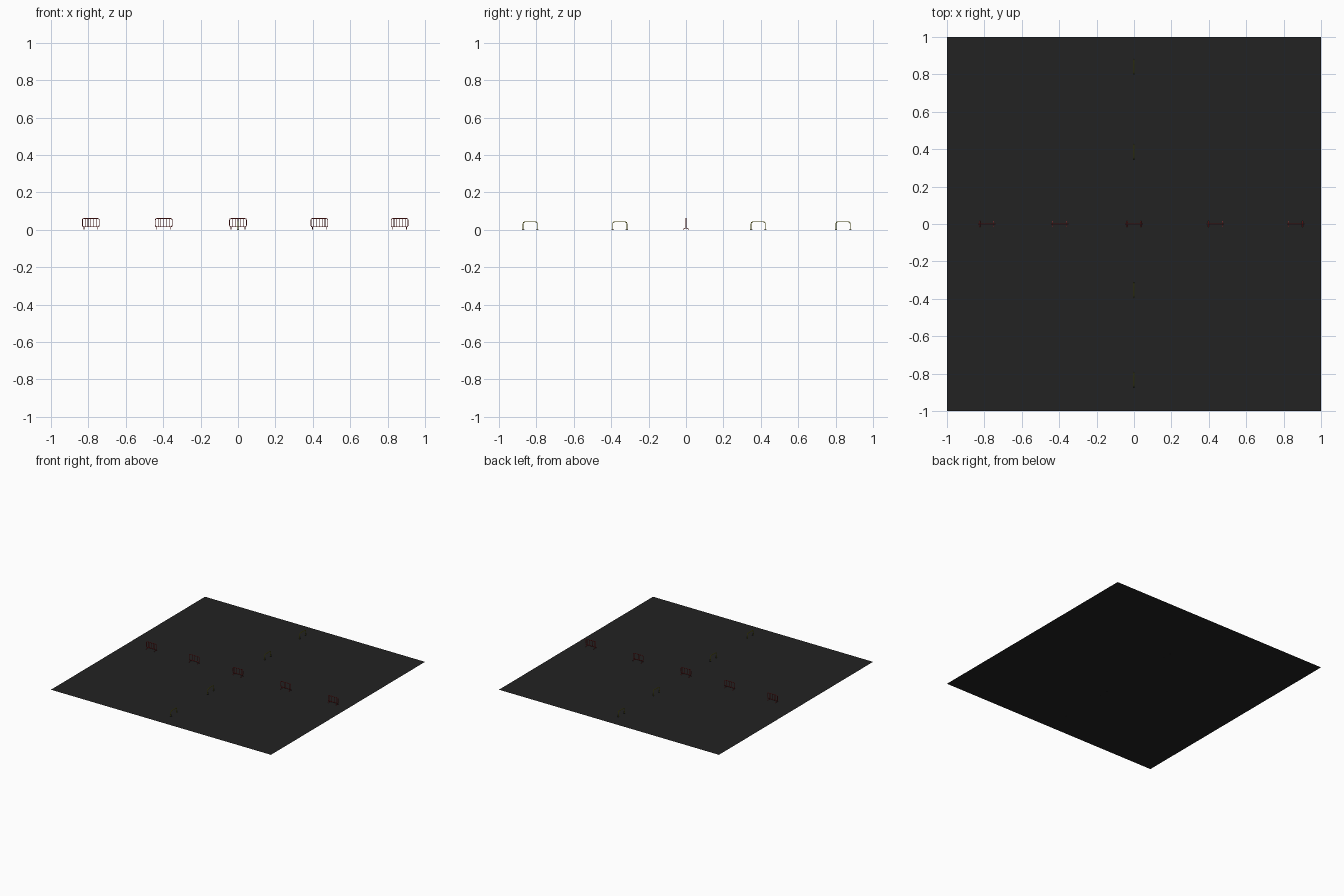
import bpy, math
from mathutils import Vector

if "Cube" in bpy.data.objects:
    bpy.data.objects.remove(bpy.data.objects["Cube"])


def material(name, rgb):
    m = bpy.data.materials.new(name)
    m.diffuse_color = (*rgb, 1)
    m.use_nodes = True
    m.node_tree.nodes["Principled BSDF"].inputs["Base Color"].default_value = m.diffuse_color
    return m


ASPHALT = material("asphalt", (0.016, 0.016, 0.016))
RED = material("barrier red", (0.42, 0.035, 0.035))
YELLOW = material("hoop yellow", (0.42, 0.42, 0.01))
BLACK = material("black", (0.01, 0.01, 0.01))


def rounded(corners, r, steps=4):
    """Round each inner corner of a path with a quadratic bend."""
    out = []
    for i, p in enumerate(corners):
        p = Vector(p)
        if i in (0, len(corners) - 1):
            out.append(p)
            continue
        a = p + (Vector(corners[i - 1]) - p).normalized() * r
        b = p + (Vector(corners[i + 1]) - p).normalized() * r
        for k in range(steps + 1):
            t = k / steps
            out.append(a * (1 - t) ** 2 + p * 2 * t * (1 - t) + b * t * t)
    return out


def tubes(name, paths, radius, mat, location):
    """One object of round tubes; each path is (points, closed)."""
    cu = bpy.data.curves.new(name, 'CURVE')
    cu.dimensions = '3D'
    cu.bevel_depth = radius
    cu.bevel_resolution = 1
    cu.use_fill_caps = True
    for pts, closed in paths:
        s = cu.splines.new('POLY')
        s.points.add(len(pts) - 1)
        for sp, p in zip(s.points, pts):
            sp.co = (*p, 1)
        s.use_cyclic_u = closed
    cu.materials.append(mat)
    ob = bpy.data.objects.new(name, cu)
    ob.location = location
    bpy.context.collection.objects.link(ob)
    return ob


# Ground sheet
bpy.ops.mesh.primitive_plane_add(size=2)
ground = bpy.context.object
ground.name = "ground"
ground.data.materials.append(ASPHALT)

# Crowd barriers: rounded frame, upright bars, legs and spread feet
W, Z0, Z1 = 0.045, 0.016, 0.060
frame = rounded([(0, 0, Z0), (W, 0, Z0), (W, 0, Z1), (-W, 0, Z1), (-W, 0, Z0), (0, 0, Z0)], 0.009)[:-1]
bars = [([(x, 0, Z0), (x, 0, Z1)], False) for x in (-0.030, -0.015, 0, 0.015, 0.030)]
feet = []
for x in (-0.037, 0.037):
    feet.append(([(x, -0.015, 0.002), (x, -0.006, 0.007), (x, 0, 0.010),
                  (x, 0.006, 0.007), (x, 0.015, 0.002)], False))
    feet.append(([(x, 0, 0.009), (x, 0, Z0)], False))
for x in (-0.787, -0.397, 0, 0.435, 0.864):
    tubes("barrier_frame", [(frame, True)], 0.0024, RED, (x, 0, 0))
    tubes("barrier_bars", bars, 0.0015, RED, (x, 0, 0))
    tubes("barrier_feet", feet, 0.002, RED, (x, 0, 0))

# Bike hoops: bent tube on two base plates
H = 0.038
hoop = rounded([(0, -H, 0), (0, -H, 0.043), (0, H, 0.043), (0, H, 0)], 0.012)
for y in (-0.833, -0.354, 0.386, 0.840):
    tubes("hoop", [(hoop, False)], 0.0026, YELLOW, (0, y, 0))
    for side in (-H, H):
        bpy.ops.mesh.primitive_cylinder_add(vertices=12, radius=0.0065, depth=0.002,
                                            location=(0, y + side, 0.001))
        plate = bpy.context.object
        plate.name = "hoop_base_plate"
        plate.data.materials.append(BLACK)
